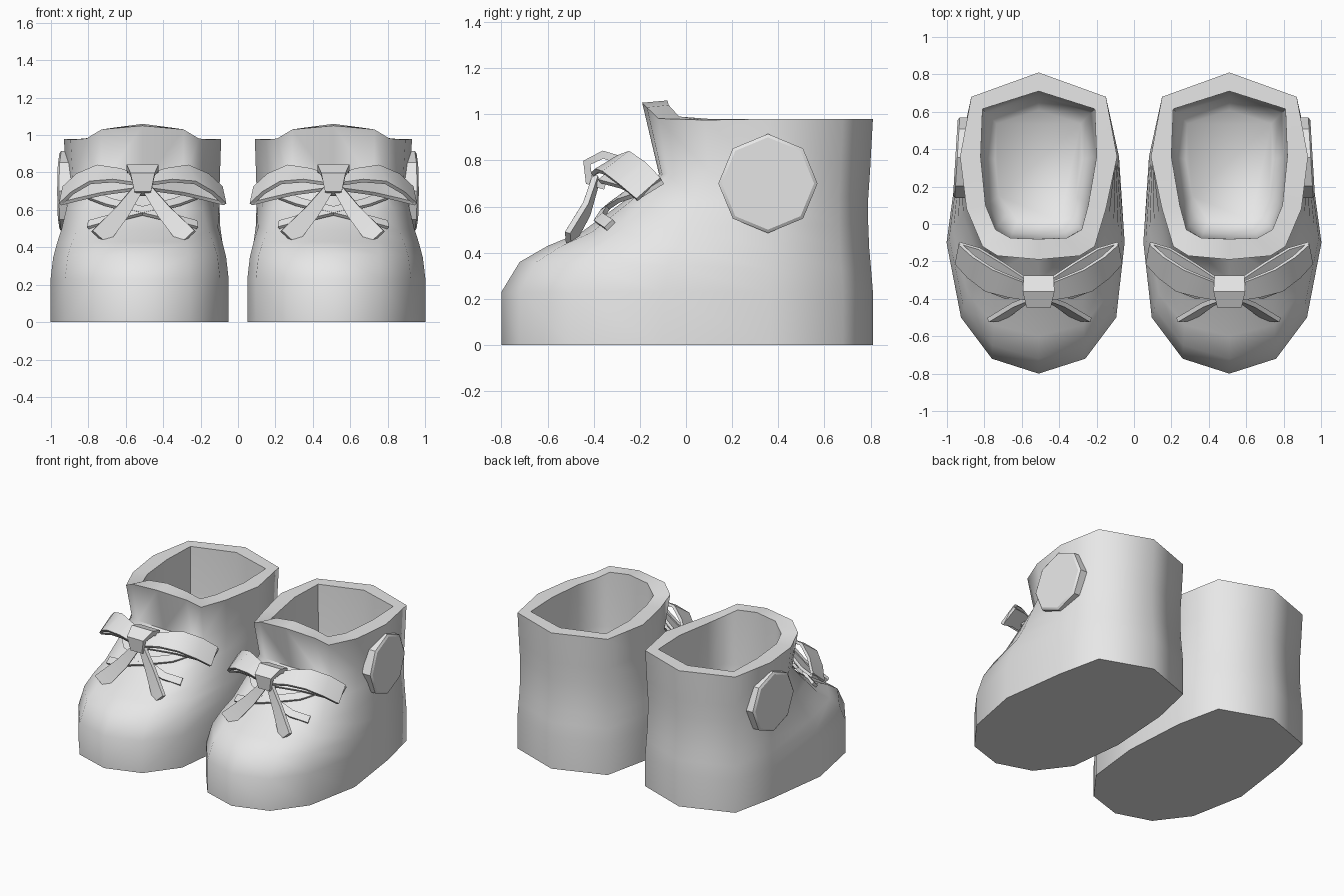
import bpy, bmesh, math
from mathutils import Vector

cube = bpy.data.objects.get("Cube")
if cube:
    bpy.data.objects.remove(cube, do_unlink=True)

grey = bpy.data.materials.new("plain_grey")
grey.use_nodes = True
grey.diffuse_color = (0.8, 0.8, 0.8, 1)
grey.node_tree.nodes["Principled BSDF"].inputs["Base Color"].default_value = (0.8, 0.8, 0.8, 1)


def finish(bm, name, angle):
    """Turn a bmesh into a smooth-by-angle object."""
    bmesh.ops.recalc_face_normals(bm, faces=bm.faces)
    mesh = bpy.data.meshes.new(name)
    bm.to_mesh(mesh)
    bm.free()
    mesh.materials.append(grey)
    ob = bpy.data.objects.new(name, mesh)
    bpy.context.collection.objects.link(ob)
    bpy.ops.object.select_all(action='DESELECT')
    ob.select_set(True)
    bpy.context.view_layer.objects.active = ob
    bpy.ops.object.shade_smooth_by_angle(angle=math.radians(angle))
    return ob


def loft(rings, name, angle):
    """Skin closed rings in order and cap both ends."""
    bm = bmesh.new()
    loops = [[bm.verts.new(p) for p in ring] for ring in rings]
    n = len(loops[0])
    for a, b in zip(loops, loops[1:]):
        for i in range(n):
            j = (i + 1) % n
            bm.faces.new((a[i], a[j], b[j], b[i]))
    bm.faces.new(loops[0])
    bm.faces.new(loops[-1])
    return finish(bm, name, angle)


# Half outlines run from heel to toe
SOLE = [(0, .81), (.36, .68), (.43, .36), (.46, -.1), (.415, -.5), (.25, -.72), (0, -.8)]
COLLAR = [(0, .81), (.36, .68), (.42, .36), (.36, .08), (.3, -.12), (.22, -.17), (0, -.19)]
OPENING = [(0, .71), (.3, .615), (.31, .36), (.265, .1), (.23, -.03), (.15, -.075), (0, -.08)]
FRONT = [0, 0, 0, .5, .85, 1, 1]
TONGUE = [0, 0, 0, 0, .01, .06, .08]
# Blend from sole to collar, height at toe, height at heel, heel pinch
LEVELS = [(0, 0, 0, 1), (0, .23, .23, 1), (.13, .36, .33, .99), (.33, .43, .42, .98),
          (.57, .49, .52, .975), (.82, .6, .64, .975), (1.12, .74, .76, .985), (1, .97, .98, 1)]


def full_ring(half, cx, side):
    """Mirror a half outline into a closed ring, slightly wider on the outside."""
    outer = [Vector((cx + side * x * (1.07 if i == 3 else 1), y, z))
             for i, (x, y, z) in enumerate(half)]
    inner = [Vector((cx - side * x, y, z)) for x, y, z in half[1:-1]]
    return outer + inner[::-1]


def shoe(cx, side, name):
    rings = []
    for k, (t, zf, zb, pinch) in enumerate(LEVELS):
        half = []
        for i, (s, c) in enumerate(zip(SOLE, COLLAR)):
            z = zb + (zf - zb) * FRONT[i]
            if k == len(LEVELS) - 1:
                z += TONGUE[i]
            heel = pinch if i < 3 else 1
            half.append(((s[0] + (c[0] - s[0]) * t) * heel,
                         (s[1] + (c[1] - s[1]) * t) * heel, z))
        rings.append(full_ring(half, cx, side))
    # Rim, then the inside walls down to the insole
    for z, lift, scale in ((.98, 1, 1), (.65, 0, .99), (.35, 0, .93), (.26, 0, .75)):
        half = [(x * scale, .3 + (y - .3) * scale, z + up * lift)
                for (x, y), up in zip(OPENING, TONGUE)]
        rings.append(full_ring(half, cx, side))
    loft(rings, name, 60)


def ribbon(path, widths, across, thick, place, name):
    """Flat strip swept along a path; across is its width direction."""
    pts = [Vector(p) for p in path]
    rings = []
    for i, p in enumerate(pts):
        along = pts[min(i + 1, len(pts) - 1)] - pts[max(i - 1, 0)]
        w = Vector(across)
        w = (w - along * (w.dot(along) / along.length_squared)).normalized()
        n = along.cross(w).normalized() * thick / 2
        w = w * widths[i] / 2
        rings.append([place(q) for q in (p - w - n, p + w - n, p + w + n, p - w + n)])
    loft(rings, name, 30)


def bow(cx, side, prefix):
    for d, tag in ((1, "outer"), (-1, "inner")):
        def place(v, d=d):
            return Vector((cx + side * d * v.x, v.y, v.z))
        # Folded loop: raised upper strip and flatter lower strip
        ribbon([(.03, -.37, .76), (.14, -.34, .785), (.26, -.3, .79), (.36, -.23, .74), (.43, -.16, .675)],
               (.09, .12, .15, .15, .14), (0, .85, .5), .02, place, f"{prefix}_bow_{tag}_loop_top")
        ribbon([(.03, -.35, .73), (.2, -.25, .715), (.33, -.18, .69), (.43, -.16, .67)],
               (.07, .1, .12, .14), (0, .85, .5), .02, place, f"{prefix}_bow_{tag}_loop_bottom")
        # Hanging tail
        reach = .2 if d > 0 else .21
        ribbon([(.02, -.39, .72), (reach * .55, -.43, .59), (reach + .03, -.51, .45)],
               (.05, .08, .11), (1, -.2, .5), .025, place, f"{prefix}_bow_{tag}_tail")
        # Crossed lace under the bow
        ribbon([(-.28, -.17, .68), (-.18, -.28, .64), (0, -.345, .595), (.18, -.375, .55), (.29, -.33, .52)],
               (.05,) * 5, (0, .75, .65), .02, place, f"{prefix}_{tag}_lace")
    # Knot wrapped around the middle
    ribbon([(0, -.28, .8), (0, -.36, .825), (0, -.43, .79), (0, -.42, .71), (0, -.35, .69)],
           (.16, .17, .13, .09, .08), (1, 0, 0), .035,
           lambda v: Vector((cx + v.x, v.y, v.z)), f"{prefix}_bow_knot")


def ankle_disc(side, name):
    """Eight-sided patch on the outer ankle, with a bevelled rim."""
    rings = []
    for x, r in ((.88, .215), (.945, .215), (.955, .2)):
        ring = []
        for i in range(8):
            a = math.tau * i / 8
            y = r * math.cos(a)
            ring.append(Vector((side * (x - .06 * y), .355 + y, .7 + r * math.sin(a))))
        rings.append(ring)
    loft(rings, name, 30)


for side, prefix in ((-1, "right"), (1, "left")):
    cx = side * .51
    shoe(cx, side, f"{prefix}_shoe")
    bow(cx, side, prefix)
    ankle_disc(side, f"{prefix}_ankle_disc")
